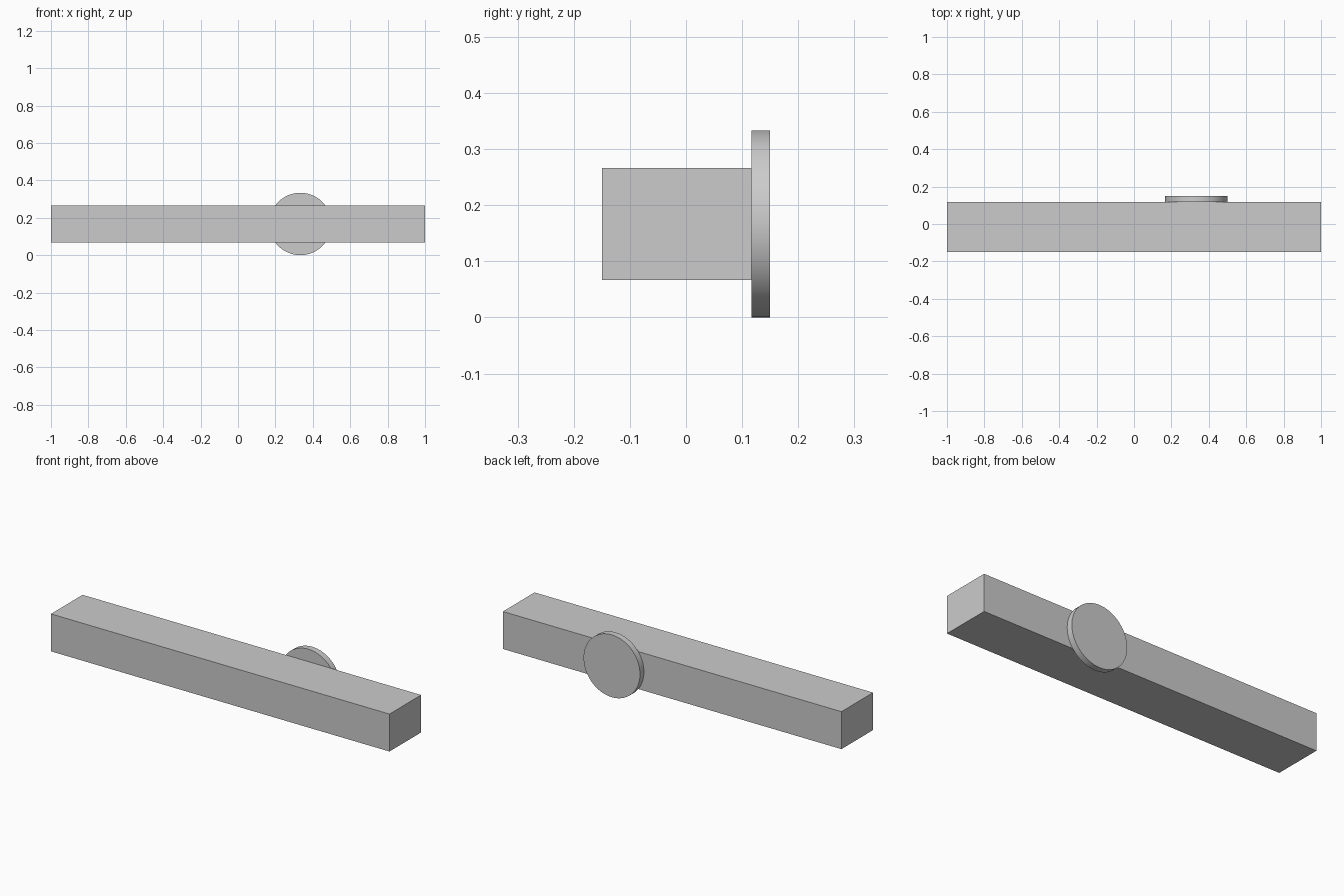
import bpy
from math import radians

default = bpy.data.objects.get("Cube")
if default:
    bpy.data.objects.remove(default, do_unlink=True)

# Single flat grey
grey = bpy.data.materials.new("light_grey")
grey.use_nodes = True
colour = (0.6, 0.6, 0.6, 1)
grey.diffuse_color = colour
grey.node_tree.nodes["Principled BSDF"].inputs["Base Color"].default_value = colour


def finish(name, material):
    part = bpy.context.object
    part.name = part.data.name = name
    part.data.materials.append(material)
    bpy.ops.object.transform_apply(location=False, rotation=True, scale=True)
    return part


# Long rectangular bar
bpy.ops.mesh.primitive_cube_add(size=1, location=(0, -1 / 60, 1 / 6))
bpy.context.object.scale = (2, 4 / 15, 0.2)
finish("bar", grey)

# Round disc against the back of the bar
bpy.ops.mesh.primitive_cylinder_add(
    vertices=64, radius=1 / 6, depth=1 / 30,
    location=(1 / 3, 2 / 15, 1 / 6), rotation=(radians(90), 0, 0))
finish("back_disc", grey)
bpy.ops.object.shade_smooth_by_angle(angle=radians(30))
